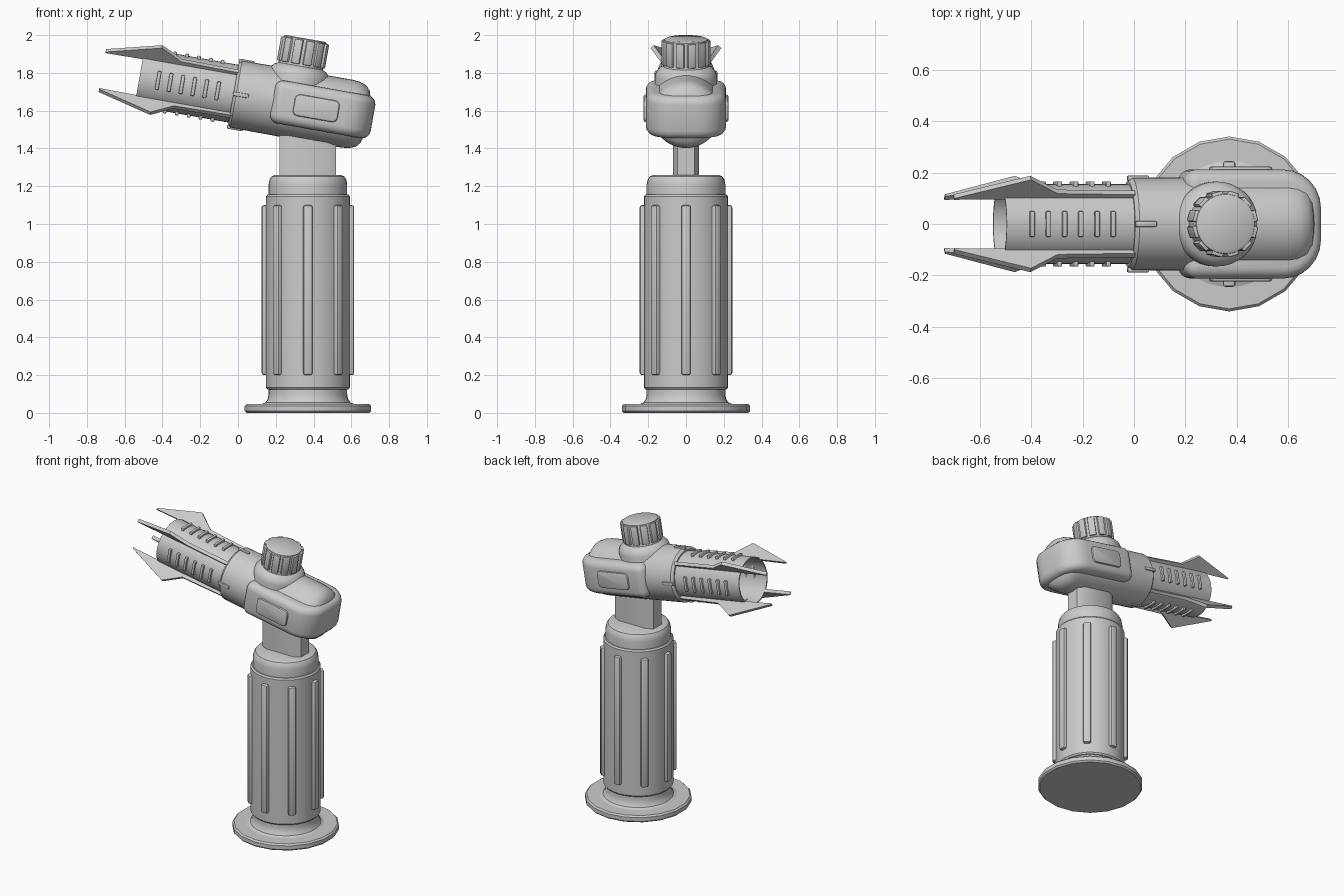
import bpy, bmesh
from math import sin, cos, pi, radians
from mathutils import Matrix, Vector

if "Cube" in bpy.data.objects:
    bpy.data.objects.remove(bpy.data.objects["Cube"])

T, R = Matrix.Translation, Matrix.Rotation
GRIP = T((0.37, 0, 0))                                  # grip axis
HEAD = T((-0.024, 0, 1.69)) @ R(radians(10), 4, 'Y')    # tilted head, local x runs backwards
BARREL = HEAD @ R(pi / 2, 4, 'Y')                       # lathe axis along the head


def finish(name, bm, mat, angle=35):
    bmesh.ops.recalc_face_normals(bm, faces=bm.faces)
    bm.transform(mat)
    me = bpy.data.meshes.new(name)
    bm.to_mesh(me)
    bm.free()
    ob = bpy.data.objects.new(name, me)
    bpy.context.collection.objects.link(ob)
    bpy.ops.object.select_all(action='DESELECT')
    ob.select_set(True)
    bpy.context.view_layer.objects.active = ob
    bpy.ops.object.shade_smooth_by_angle(angle=radians(angle))
    return ob


def lathe(name, profile, mat, steps=36, phase=0.0):
    """Revolve (radius, height) points round z; radius 0 closes the end."""
    bm = bmesh.new()
    rings = []
    for r, z in profile:
        if r == 0:
            rings.append([bm.verts.new((0, 0, z))] * steps)
        else:
            rings.append([bm.verts.new((r * cos(phase + 2 * pi * i / steps),
                                        r * sin(phase + 2 * pi * i / steps), z)) for i in range(steps)])
    for a, b in zip(rings, rings[1:]):
        for i in range(steps):
            j = (i + 1) % steps
            bm.faces.new(list(dict.fromkeys((a[i], a[j], b[j], b[i]))))
    return finish(name, bm, mat)


def prism(name, outline, z0, z1, mat, bevel=0.0, segments=3):
    """Extrude an xy outline from z0 to z1 with rounded rims."""
    bm = bmesh.new()
    face = bm.faces.new([bm.verts.new((x, y, z0)) for x, y in outline])
    ext = bmesh.ops.extrude_face_region(bm, geom=[face])
    for v in [g for g in ext['geom'] if isinstance(g, bmesh.types.BMVert)]:
        v.co.z = z1
    if bevel:
        rims = [e for e in bm.edges if abs(e.verts[0].co.z - e.verts[1].co.z) < 1e-6]
        bmesh.ops.bevel(bm, geom=rims, offset=bevel, segments=segments, profile=0.5, affect='EDGES')
    return finish(name, bm, mat)


def box(name, size, mat, bevel=0.0):
    bm = bmesh.new()
    bmesh.ops.create_cube(bm, size=1, matrix=Matrix.Diagonal((*size, 1)))
    if bevel:
        bmesh.ops.bevel(bm, geom=bm.edges[:], offset=bevel, segments=2, profile=0.5, affect='EDGES')
    return finish(name, bm, mat)


def rounded(x0, x1, h, r_left, r_right, n=6):
    """Outline of a rectangle from x0 to x1, half height h, with round corners."""
    pts = []
    for k, (cx, sy, r) in enumerate([(x1, 1, r_right), (x0, 1, r_left), (x0, -1, r_left), (x1, -1, r_right)]):
        sx = 1 if cx == x1 else -1
        for i in range(n + 1):
            a = k * pi / 2 + i * pi / 2 / n
            pts.append((cx - sx * r + r * cos(a), sy * (h - r) + r * sin(a)))
    return pts


# Base disc and grip
lathe("base_disc", [(0, 0), (0.33, 0), (0.34, 0.01), (0.34, 0.037), (0.33, 0.047), (0, 0.047)],
      GRIP, 18, pi / 2)
lathe("base_neck", [(0.25, 0.045), (0.225, 0.055), (0.212, 0.075), (0.208, 0.1), (0.208, 0.14)], GRIP)
lathe("grip_body", [(0, 0.125), (0.215, 0.125), (0.223, 0.135), (0.223, 1.145), (0.215, 1.155), (0, 1.155)], GRIP)
lathe("grip_cap", [(0.208, 1.14), (0.208, 1.21), (0.203, 1.235), (0.192, 1.252), (0.172, 1.26), (0, 1.26)], GRIP)
for i in range(8):
    box("grip_rib", (0.06, 0.05, 0.9), GRIP @ R(i * pi / 4, 4, 'Z') @ T((0.215, 0, 0.65)), 0.012)

# Post joining grip and head
prism("post", [(0.15, 0.045), (0.105, 0.068), (-0.105, 0.068), (-0.15, 0.045),
               (-0.15, -0.045), (-0.105, -0.068), (0.105, -0.068), (0.15, -0.045)], 1.22, 1.6, GRIP)

# Head shell, wide band and side panels
lathe("head_shell", [(0, 0), (0.165, 0), (0.18, 0.015), (0.182, 0.3), (0.182, 0.61), (0.178, 0.65),
                     (0.165, 0.685), (0.14, 0.708), (0.1, 0.72), (0, 0.725)], BARREL, 40)
prism("head_band", rounded(0.21, 0.75, 0.212, 0.05, 0.15), -0.115, 0.115, HEAD, 0.045, 4)
for s in (1, -1):
    prism("side_panel", rounded(0.325, 0.565, 0.058, 0.028, 0.028, 4), 0.19, 0.224,
          HEAD @ R(s * pi / 2, 4, 'X'), 0.01, 2)

# Knob on a flared collar
KNOB = HEAD @ T((0.325, 0, 0))
lathe("knob_collar", [(0.165, 0.05), (0.165, 0.15), (0.158, 0.175), (0.14, 0.195), (0.12, 0.205), (0.115, 0.23)], KNOB)
lathe("knob", [(0, 0.205), (0.118, 0.205), (0.118, 0.335), (0.115, 0.348), (0.105, 0.354), (0, 0.354)], KNOB)
for i in range(12):
    box("knob_tooth", (0.03, 0.046, 0.13),
        KNOB @ R((i + 0.5) * pi / 6, 4, 'Z') @ T((0.114, 0, 0.279)), 0.006)

# Open barrel with thin wall
lathe("barrel", [(0.155, 0.02), (0.155, -0.505), (0.147, -0.505), (0.147, -0.02), (0, -0.02)], BARREL, 40)

# Raised bars on four sides, ridges at the head rim, fins on the diagonals
FIN = [(-0.705, 0.152), (-0.415, 0.254), (-0.30, 0.178), (0.01, 0.172),
       (0.01, 0.149), (-0.50, 0.147), (-0.705, 0.144)]
for q in range(4):
    side = HEAD @ R(q * pi / 2, 4, 'X')
    for k in range(6):
        box("barrel_bar", (0.02, 0.1, 0.026), side @ T((-0.405 + 0.064 * k, 0, 0.153)), 0.006)
    box("rim_ridge", (0.085, 0.022, 0.02), side @ T((0.04, 0, 0.178)), 0.005)
    prism("fin", FIN, -0.011, 0.011, side @ R(pi / 4, 4, 'X') @ R(pi / 2, 4, 'X'))
